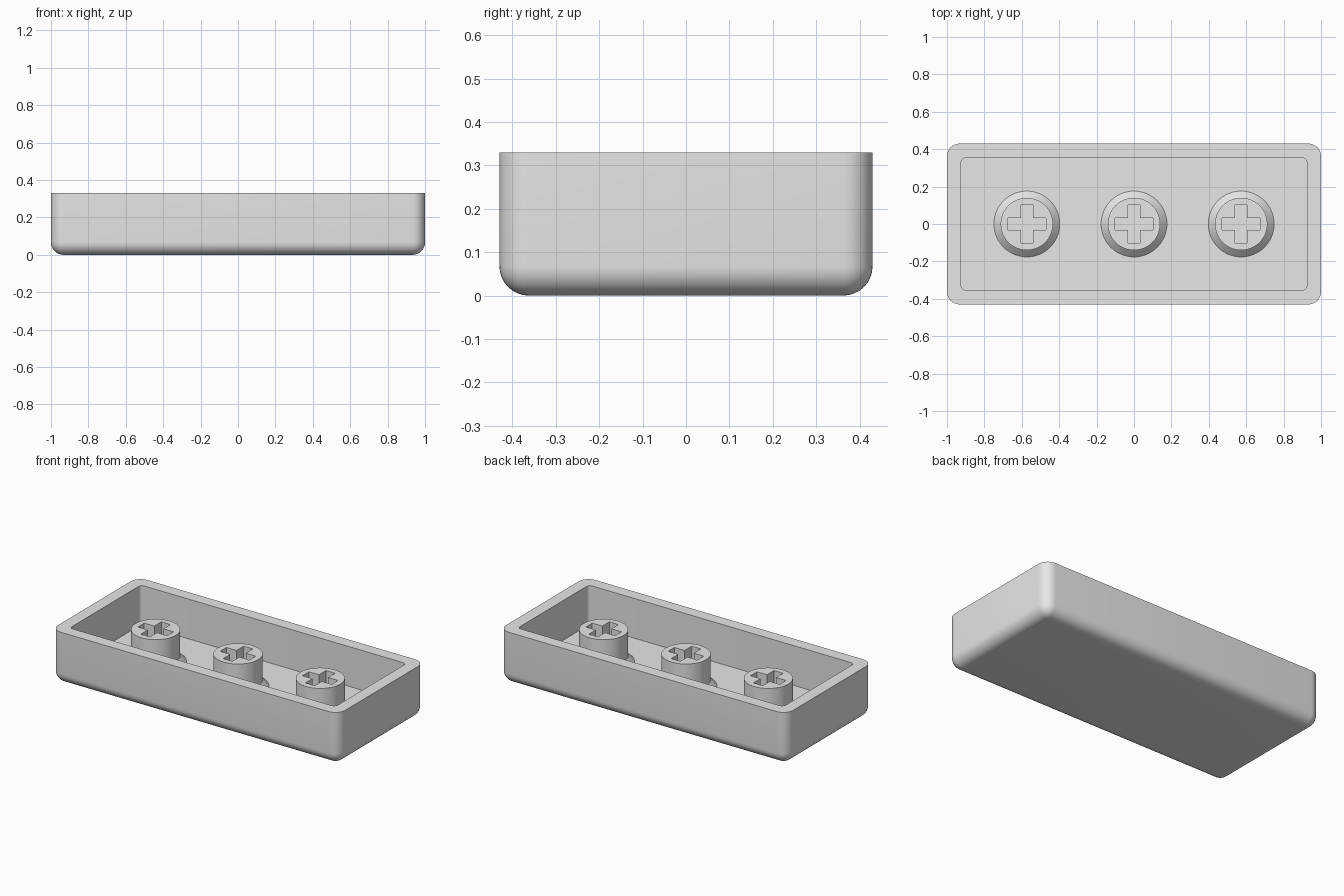
import bpy
import bmesh
import math

cube = bpy.data.objects.get("Cube")
if cube:
    bpy.data.objects.remove(cube, do_unlink=True)

grey = bpy.data.materials.new("light_grey_plastic")
grey.use_nodes = True
colour = (0.8, 0.8, 0.8, 1)
grey.diffuse_color = colour
grey.node_tree.nodes["Principled BSDF"].inputs["Base Color"].default_value = colour

HALF_X, HALF_Y, TOP = 1.0, 0.43, 0.33
RADIUS, WALL, FLOOR = 0.068, 0.076, 0.08
STEM_TOP, STEM_R, FOOT = 0.28, 0.14, 0.036
SLOT_LONG, SLOT_HALF, SLOT_FLOOR = 0.102, 0.032, 0.085


def rounded_rect(hx, hy, r, z, steps=8):
    """Loop of points round a rectangle with rounded corners."""
    points = []
    for k, (sx, sy) in enumerate([(1, 1), (-1, 1), (-1, -1), (1, -1)]):
        for i in range(steps + 1):
            a = math.pi / 2 * (k + i / steps)
            points.append((sx * (hx - r) + r * math.cos(a),
                           sy * (hy - r) + r * math.sin(a), z))
    return points


def skin(name, loops):
    """Join matching loops into a closed, capped solid."""
    bm = bmesh.new()
    rings = [[bm.verts.new(p) for p in loop] for loop in loops]
    n = len(rings[0])
    for low, high in zip(rings, rings[1:]):
        for i in range(n):
            j = (i + 1) % n
            bm.faces.new((low[i], low[j], high[j], high[i]))
    bm.faces.new(rings[0][::-1])
    bm.faces.new(rings[-1])
    bmesh.ops.remove_doubles(bm, verts=bm.verts, dist=0.00005)
    bmesh.ops.recalc_face_normals(bm, faces=bm.faces)
    mesh = bpy.data.meshes.new(name)
    bm.to_mesh(mesh)
    bm.free()
    mesh.materials.append(grey)
    obj = bpy.data.objects.new(name, mesh)
    bpy.context.collection.objects.link(obj)
    bpy.ops.object.select_all(action="DESELECT")
    obj.select_set(True)
    bpy.context.view_layer.objects.active = obj
    bpy.ops.object.shade_smooth_by_angle(angle=math.radians(30))
    return obj


# Tray shell: rounded underside, straight walls, flat rim, square-floored cavity
shell_loops = []
for i in range(9):
    a = math.pi / 2 * i / 8
    inset = RADIUS * (1 - math.sin(a))
    shell_loops.append(rounded_rect(HALF_X - inset, HALF_Y - inset,
                                    max(RADIUS - inset, 0.001),
                                    RADIUS * (1 - math.cos(a))))
shell_loops.append(rounded_rect(HALF_X, HALF_Y, RADIUS, TOP))
for z in (TOP, FLOOR):
    shell_loops.append(rounded_rect(HALF_X - WALL, HALF_Y - WALL, 0.025, z))
skin("tray_shell", shell_loops)

# Angles round a stem, including every corner of its cross-shaped socket
tip = math.atan2(SLOT_HALF, SLOT_LONG)
angles = [math.tau * i / 64 for i in range(64)]
for k in range(4):
    angles += [(k * math.pi / 2 + s * tip) % math.tau for s in (-1, 1)]
angles.sort()


def cross_radius(a):
    c, s = max(abs(math.cos(a)), 1e-6), max(abs(math.sin(a)), 1e-6)
    return max(min(SLOT_LONG / c, SLOT_HALF / s),
               min(SLOT_HALF / c, SLOT_LONG / s))


def polar_loop(radius, z):
    return [(radius(a) * math.cos(a), radius(a) * math.sin(a), z)
            for a in angles]


# Stems: flared foot, round post, cross socket
for label, x in (("right", -0.573), ("middle", 0), ("left", 0.573)):
    outline = [(STEM_R + FOOT, FLOOR - 0.02), (STEM_R + FOOT, FLOOR),
               (STEM_R, FLOOR + FOOT), (STEM_R, STEM_TOP)]
    loops = [polar_loop(lambda a, r=r: r, z) for r, z in outline]
    loops += [polar_loop(cross_radius, z) for z in (STEM_TOP, SLOT_FLOOR)]
    stem = skin(label + "_stem", loops)
    stem.location.x = x
